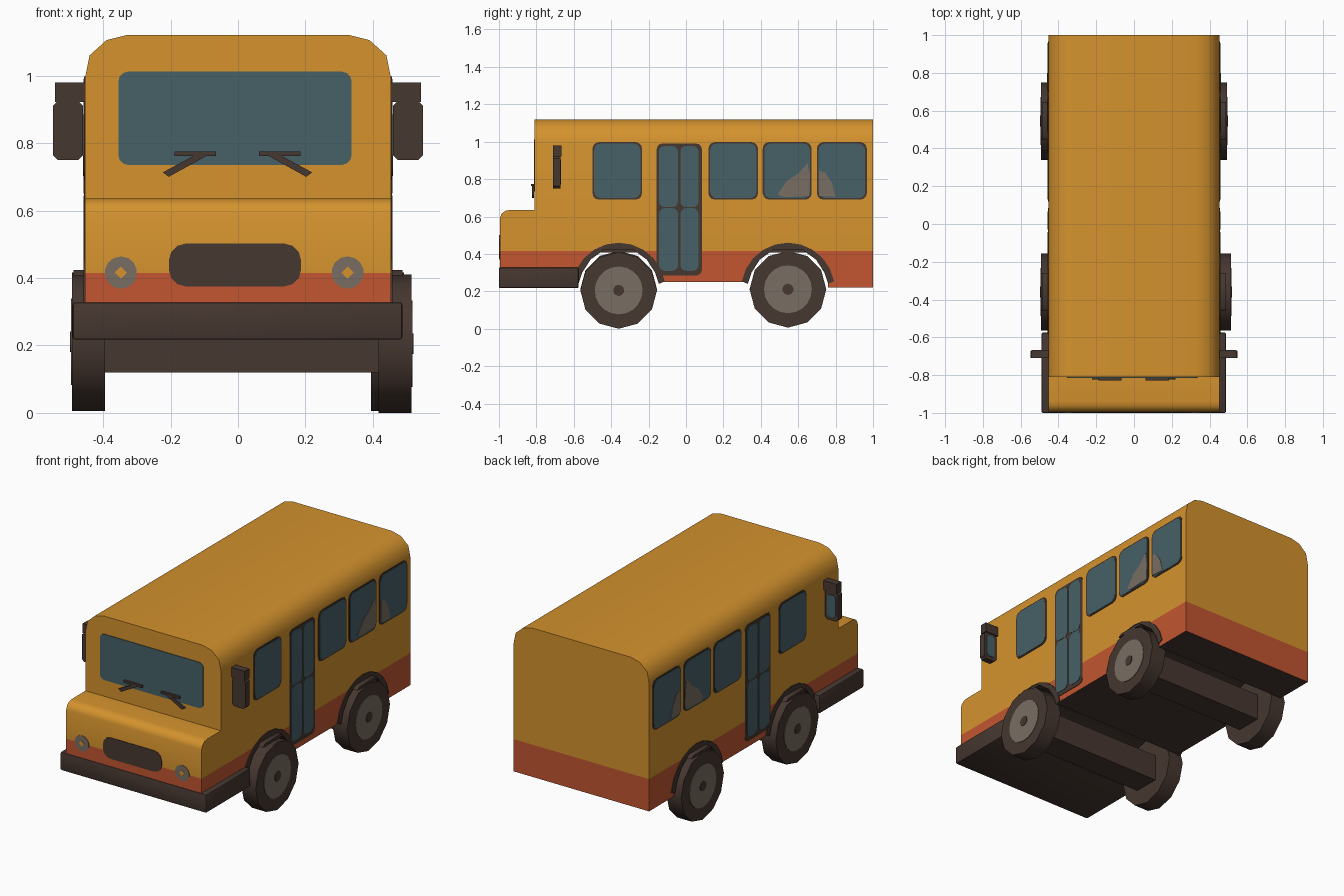
import bpy, bmesh, math
from mathutils import Vector

if "Cube" in bpy.data.objects:
    bpy.data.objects.remove(bpy.data.objects["Cube"])


def material(name, rgb):
    m = bpy.data.materials.new(name)
    m.diffuse_color = (*rgb, 1)
    m.use_nodes = True
    m.node_tree.nodes["Principled BSDF"].inputs["Base Color"].default_value = m.diffuse_color
    return m


ORANGE = material("orange_paint", (0.66, 0.29, 0.027))
RED = material("red_paint", (0.54, 0.092, 0.03))
DARK = material("dark_brown", (0.061, 0.038, 0.030))
GLASS = material("blue_glass", (0.063, 0.120, 0.136))
GREY = material("warm_grey", (0.19, 0.155, 0.122))


def shade(bm):
    # smooth shading with sharp edges kept
    for f in bm.faces:
        f.smooth = True
    for e in bm.edges:
        if len(e.link_faces) == 2 and e.calc_face_angle(0) > math.radians(40):
            e.smooth = False


def prism(name, pts, axis, a, b, mat, bevel=0):
    """Extrude a profile: (y, z) points along x, or (x, z) points along y."""
    def place(p, d):
        return (d, p[0], p[1]) if axis == 'x' else (p[0], d, p[1])
    bm = bmesh.new()
    va = [bm.verts.new(place(p, a)) for p in pts]
    vb = [bm.verts.new(place(p, b)) for p in pts]
    bm.faces.new(va)
    bm.faces.new(vb[::-1])
    n = len(pts)
    for i in range(n):
        j = (i + 1) % n
        bm.faces.new((va[i], vb[i], vb[j], va[j]))
    bmesh.ops.recalc_face_normals(bm, faces=bm.faces)
    if bevel:
        bmesh.ops.bevel(bm, geom=bm.edges[:], offset=bevel, segments=2,
                        profile=0.5, affect='EDGES')
    shade(bm)
    me = bpy.data.meshes.new(name)
    bm.to_mesh(me)
    bm.free()
    me.materials.append(mat)
    ob = bpy.data.objects.new(name, me)
    bpy.context.collection.objects.link(ob)
    return ob


def rect(u0, u1, v0, v1, r=0.0, seg=3):
    if not r:
        return [(u0, v0), (u1, v0), (u1, v1), (u0, v1)]
    out = []
    for cu, cv, start in ((u1 - r, v1 - r, 0), (u0 + r, v1 - r, 90),
                          (u0 + r, v0 + r, 180), (u1 - r, v0 + r, 270)):
        for i in range(seg + 1):
            t = math.radians(start + 90 * i / seg)
            out.append((cu + r * math.cos(t), cv + r * math.sin(t)))
    return out


def ngon(cu, cv, r, n, start=-90):
    return [(cu + r * math.cos(math.radians(start + 360 * i / n)),
             cv + r * math.sin(math.radians(start + 360 * i / n))) for i in range(n)]


W = 0.453                      # body half width
AXLES = (-0.36, 0.545)
WELL = [(0.215, 0.24), (0.195, 0.30), (0.15, 0.37), (0.09, 0.413)]
WELL = WELL + [(-y, z) for y, z in WELL[::-1]]

# Cabin shell with rounded roof
half = [(W, 0.22), (W, 0.995), (0.44, 1.06), (0.39, 1.105), (0.33, 1.12)]
body = prism("bus_body", half + [(-x, z) for x, z in half[::-1]], 'y', -0.81, 1.0, ORANGE)
# Hood
hood = prism("hood", [(-0.995, 0.22), (-0.995, 0.59), (-0.986, 0.615), (-0.965, 0.631),
                      (-0.94, 0.635), (-0.805, 0.635), (-0.805, 0.22)], 'x', -W, W, ORANGE)

# Cut wheel tunnels and the raised floor between the axles
cutters = [prism("cutter", [(c + 0.215, 0.1)] + [(c + y, z) for y, z in WELL] + [(c - 0.215, 0.1)],
                 'x', -0.7, 0.7, DARK) for c in AXLES]
cutters.append(prism("cutter", rect(-0.30, 0.50, 0.05, 0.25), 'x', -0.75, 0.75, DARK))
for c in cutters:
    c.hide_render = True
    mod = body.modifiers.new("cut", 'BOOLEAN')
    mod.operation = 'DIFFERENCE'
    mod.solver = 'EXACT'
    mod.object = c
dg = bpy.context.evaluated_depsgraph_get()
cut_mesh = bpy.data.meshes.new_from_object(body.evaluated_get(dg))
body.modifiers.clear()
body.data = cut_mesh
for c in cutters:
    bpy.data.objects.remove(c)

# Two-tone paint by height, dark underside and tunnels
for ob in (body, hood):
    bm = bmesh.new()
    bm.from_mesh(ob.data)
    bmesh.ops.bisect_plane(bm, geom=bm.verts[:] + bm.edges[:] + bm.faces[:],
                           plane_co=Vector((0, 0, 0.415)), plane_no=Vector((0, 0, 1)))
    ob.data.materials.clear()
    for m in (ORANGE, RED, DARK):
        ob.data.materials.append(m)
    for f in bm.faces:
        c = f.calc_center_median()
        under = f.normal.z < -0.3
        tunnel = abs(f.normal.x) < 0.5 and -0.8 < c.y < 0.95 and c.z < 0.43
        f.material_index = 2 if under or tunnel else (1 if c.z < 0.415 else 0)
    shade(bm)
    bm.to_mesh(ob.data)
    bm.free()

# Front bumper and axles
prism("front_bumper", rect(-1.0, -0.575, 0.217, 0.328), 'x', -0.49, 0.487, DARK, 0.008)
for c, n in zip(AXLES, ("front", "rear")):
    prism(n + "_axle", rect(c - 0.08, c + 0.08, 0.12, 0.28), 'x', -0.43, 0.43, DARK)

# Front details: windshield, grille, headlights, wipers
prism("windshield", rect(-0.355, 0.337, 0.735, 1.012, 0.03), 'y', -0.814, -0.806, GLASS)
prism("grille", rect(-0.205, 0.187, 0.375, 0.502, 0.05), 'y', -0.9985, -0.99, DARK)
for x in (-0.347, 0.325):
    prism("headlight", ngon(x, 0.416, 0.048, 14), 'y', -0.998, -0.99, GREY)
    prism("headlight_centre", ngon(x, 0.416, 0.018, 4), 'y', -1.0, -0.992, ORANGE)
for x0, s in ((-0.223, 1), (0.22, -1)):
    prism("wiper_blade", rect(*sorted((x0 + s * 0.035, x0 + s * 0.158)), 0.762, 0.775),
          'y', -0.828, -0.812, DARK)
    prism("wiper_arm", [(x0, 0.713), (x0 + s * 0.018, 0.70), (x0 + s * 0.13, 0.762),
                        (x0 + s * 0.095, 0.764)], 'y', -0.824, -0.812, DARK)

WINDOWS = ((-0.50, -0.235), (0.12, 0.385), (0.41, 0.672), (0.70, 0.967))
for s, side in ((1, "right"), (-1, "left")):
    def plate(name, pts, out, mat):
        return prism(side + "_" + name, pts, 'x', s * (out - 0.009), s * out, mat)

    # Side windows with dark frames
    for a, b in WINDOWS:
        plate("window_frame", rect(a, b, 0.69, 0.998, 0.035), W + 0.003, DARK)
        plate("window", rect(a + 0.009, b - 0.009, 0.698, 0.990, 0.035), W + 0.005, GLASS)
    # Pale reflections on the rear windows
    plate("reflection", [(0.49, 0.72), (0.52, 0.703), (0.66, 0.71), (0.662, 0.82), (0.65, 0.885),
                         (0.60, 0.83), (0.54, 0.79)], W + 0.007, GREY)
    plate("reflection", [(0.71, 0.71), (0.80, 0.705), (0.78, 0.78), (0.745, 0.835),
                         (0.71, 0.845)], W + 0.007, GREY)
    # Folding door
    plate("door", rect(-0.157, 0.085, 0.285, 0.99, 0.03), W + 0.003, DARK)
    for a, b in ((-0.145, -0.043), (-0.030, 0.067)):
        for z0, z1 in ((0.31, 0.645), (0.65, 0.977)):
            plate("door_glass", rect(a, b, z0, z1, 0.03), W + 0.005, GLASS)

    # Wheel arches
    for c in AXLES:
        outer = [(c + 0.25 * math.cos(math.radians(t)), 0.21 + 0.25 * math.sin(math.radians(t)))
                 for t in range(10, 171, 16)]
        plate("wheel_arch", outer + [(c + y, z) for y, z in WELL[::-1]], W + 0.005, DARK)
        prism(side + "_arch_lip", [(c - 0.1, 0.408), (c + 0.1, 0.408), (c + 0.08, 0.424),
                                   (c - 0.08, 0.424)], 'x', s * 0.445, s * 0.488, DARK)

    # Wheels: tyre, hub plate, cap
    for c, n in zip(AXLES, ("front", "rear")):
        front_right = s > 0 and n == "front"
        out = 0.518 if front_right else 0.496
        z = 0.205 if front_right else 0.211
        tyre = ngon(c, z, 0.205, 12)
        prism(f"{n}_{side}_tyre", tyre, 'x', s * (out - 0.102), s * (out - 0.004), DARK)
        prism(f"{n}_{side}_hub", ngon(c, z, 0.128, 20), 'x', s * (out - 0.01), s * (out - 0.001), GREY)
        prism(f"{n}_{side}_cap", ngon(c, z, 0.03, 10), 'x', s * (out - 0.007), s * (out + 0.002), DARK)

    # Wing mirror: arm, housing, glass facing back
    xs = sorted((s * 0.46, s * 0.548))
    prism(side + "_mirror_housing", rect(*xs, 0.75, 0.925, 0.014, 1), 'y', -0.71, -0.672, DARK)
    prism(side + "_mirror_arm", rect(*sorted((s * 0.44, s * 0.542)), 0.922, 0.98), 'y', -0.71, -0.666, DARK)
    prism(side + "_mirror_glass", rect(xs[0] + 0.016, xs[1] - 0.016, 0.772, 0.905, 0.012, 1),
          'y', -0.676, -0.668, GLASS)
